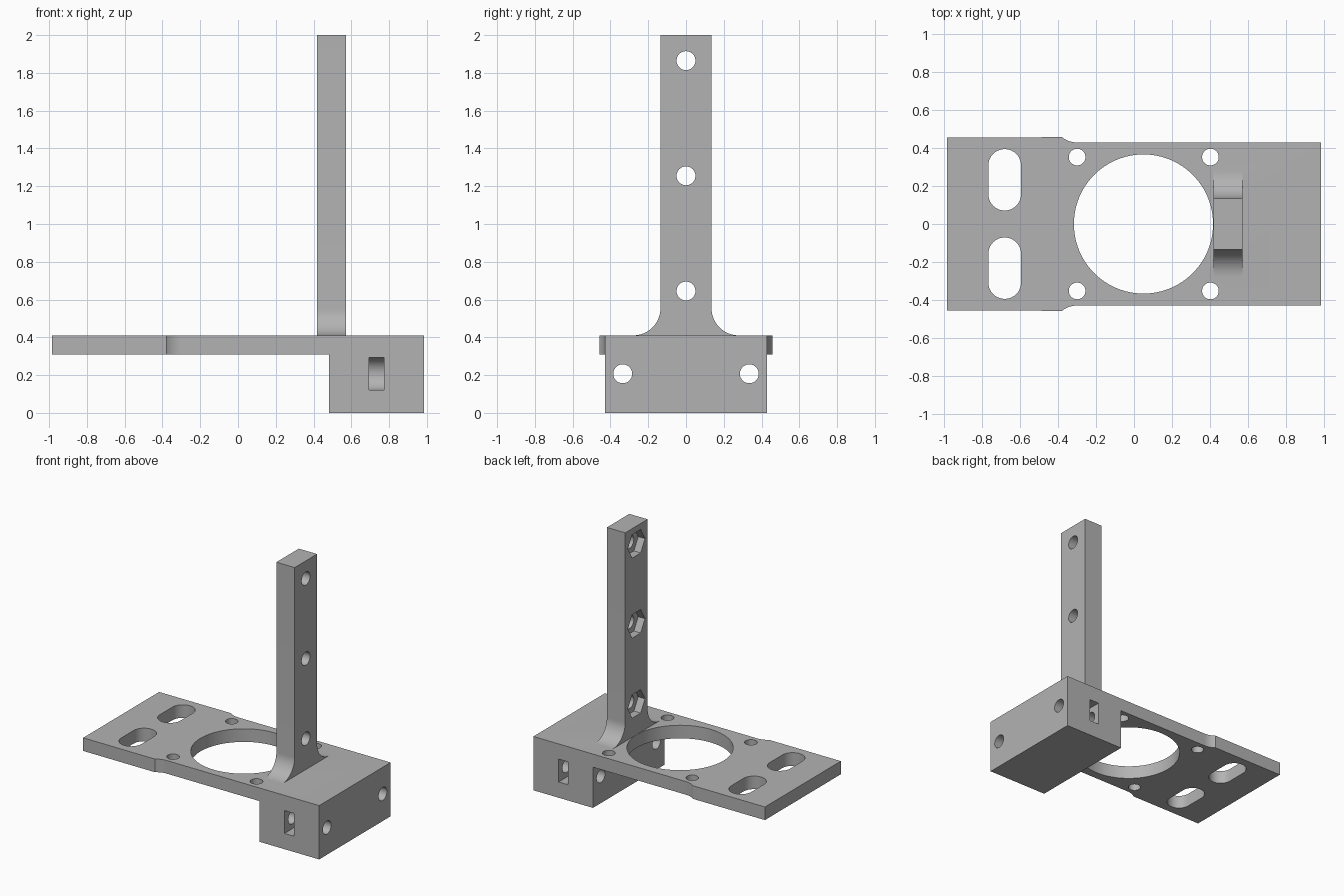
import bpy, bmesh
from math import pi, sin, cos, sqrt
from mathutils import Matrix, Vector

cube = bpy.data.objects.get("Cube")
if cube:
    bpy.data.objects.remove(cube, do_unlink=True)

grey = bpy.data.materials.new("plain grey")
grey.use_nodes = True
colour = (0.45, 0.45, 0.45, 1)
grey.diffuse_color = colour
grey.node_tree.nodes["Principled BSDF"].inputs["Base Color"].default_value = colour

# Axis frames: profile (u, v) is extruded along the named axis
FRAMES = {"z": Matrix.Identity(3),
          "x": Matrix(((0, 0, 1), (1, 0, 0), (0, 1, 0)))}


def prism(name, points, axis, low, high):
    """Extrude a closed profile along an axis."""
    bm = bmesh.new()
    frame = FRAMES[axis]
    face = bm.faces.new([bm.verts.new(frame @ Vector((u, v, low))) for u, v in points])
    out = bmesh.ops.extrude_face_region(bm, geom=[face])
    moved = [g for g in out["geom"] if isinstance(g, bmesh.types.BMVert)]
    bmesh.ops.translate(bm, verts=moved, vec=frame @ Vector((0, 0, high - low)))
    bmesh.ops.recalc_face_normals(bm, faces=bm.faces)
    mesh = bpy.data.meshes.new(name)
    bm.to_mesh(mesh)
    bm.free()
    mesh.materials.append(grey)
    obj = bpy.data.objects.new(name, mesh)
    bpy.context.collection.objects.link(obj)
    return obj


def arc(u, v, r, start, end, steps):
    return [(u + r * cos(start + (end - start) * i / steps),
             v + r * sin(start + (end - start) * i / steps)) for i in range(steps + 1)]


def circle(u, v, r, sides=48, turn=0):
    return arc(u, v, r, turn, turn + 2 * pi, sides)[:-1]


def rect(u0, u1, v0, v1):
    return [(u0, v0), (u1, v0), (u1, v1), (u0, v1)]


def combine(base, other, operation):
    """Bake a boolean into the base and remove the helper."""
    mod = base.modifiers.new("boolean", "BOOLEAN")
    mod.operation, mod.solver, mod.object = operation, "EXACT", other
    bpy.context.view_layer.update()
    graph = bpy.context.evaluated_depsgraph_get()
    mesh = bpy.data.meshes.new_from_object(base.evaluated_get(graph))
    base.modifiers.clear()
    base.data = mesh
    bpy.data.objects.remove(other, do_unlink=True)


END = 0.985              # half length
LOW, TOP = 0.31, 0.41    # plate underside and top
HOLE = 0.05              # bolt hole radius

# Base plate, a little wider at one end, with a curved step
step_r = 0.128
half = [(-END, 0.457)] + arc(-0.30, 0.43 + step_r, step_r, 1.5 * pi - 0.67, 1.5 * pi, 8) + [(END, 0.43)]
plate = prism("bracket", half + [(x, -y) for x, y in reversed(half)], "z", LOW, TOP)

# Clamp block under one end
combine(plate, prism("block", rect(-0.43, 0.43, 0, TOP), "x", 0.483, END), "UNION")

# Large opening, four screw holes, two long adjusting slots
cuts = [circle(0.05, 0, 0.367, 96)]
for side in (-1, 1):
    cuts += [circle(x, side * 0.353, 0.044) for x in (-0.30, 0.403)]
    y, r, reach = side * 0.233, 0.086, 0.076
    cuts.append(arc(-0.682, y + reach, r, 0, pi, 20) + arc(-0.682, y - reach, r, pi, 2 * pi, 20))
for points in cuts:
    combine(plate, prism("opening", points, "z", LOW - 0.1, TOP + 0.1), "DIFFERENCE")

# Upright post with flared foot
fillet = 0.145
right = [(0.135 + fillet, TOP - 0.03)] + arc(0.135 + fillet, TOP + fillet, fillet, 1.5 * pi, pi, 16) + [(0.135, 2)]
post_points = right + [(-y, z) for y, z in reversed(right)]
combine(plate, prism("post", post_points, "x", 0.418, 0.572), "UNION")

# Post bolt holes with hexagonal nut pockets
for z in (0.645, 1.255, 1.865):
    combine(plate, prism("post_hole", circle(0, z, HOLE), "x", 0.35, 0.65), "DIFFERENCE")
    combine(plate, prism("nut_pocket", circle(0, z, 0.103, 6), "x", 0.35, 0.475), "DIFFERENCE")

# Block bolt holes with round-ended nut slots open to the sides
for side in (-1, 1):
    y, z, r = side * 0.335, 0.207, 0.087
    combine(plate, prism("block_hole", circle(y, z, HOLE), "x", 0.4, 1.1), "DIFFERENCE")
    slot = [(-side * a + y, b + z) for a, b in arc(0, 0, r, -pi / 2, pi / 2, 20)]
    slot += [(side * 0.5, z + r), (side * 0.5, z - r)]
    combine(plate, prism("nut_slot", slot, "x", 0.693, 0.772), "DIFFERENCE")

# Smooth the curved walls, keep edges sharp
bpy.ops.object.select_all(action="DESELECT")
plate.select_set(True)
bpy.context.view_layer.objects.active = plate
bpy.ops.object.shade_smooth_by_angle(angle=pi / 6)
